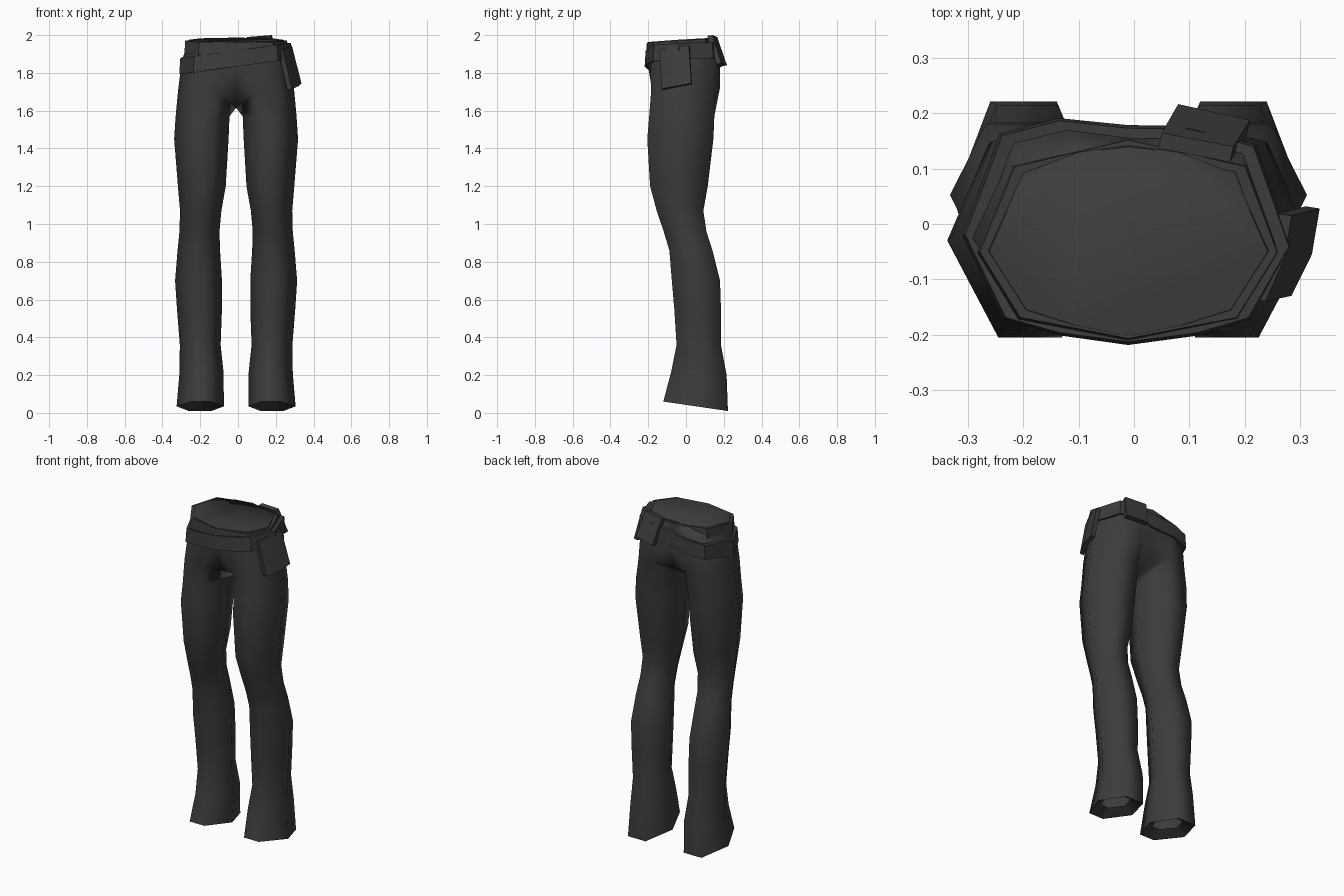
import bpy, bmesh, math
from mathutils import Vector

if "Cube" in bpy.data.objects:
    bpy.data.objects.remove(bpy.data.objects["Cube"])

cloth = bpy.data.materials.new("charcoal cloth")
cloth.diffuse_color = (0.045, 0.045, 0.045, 1)
cloth.use_nodes = True
cloth.node_tree.nodes["Principled BSDF"].inputs["Base Color"].default_value = cloth.diffuse_color
CX = -0.01  # mirror plane of the trousers


def finish(name, bm, angle=50):
    bmesh.ops.recalc_face_normals(bm, faces=bm.faces)
    me = bpy.data.meshes.new(name)
    bm.to_mesh(me)
    bm.free()
    me.materials.append(cloth)
    ob = bpy.data.objects.new(name, me)
    bpy.context.collection.objects.link(ob)
    bpy.ops.object.select_all(action='DESELECT')
    ob.select_set(True)
    bpy.context.view_layer.objects.active = ob
    bpy.ops.object.shade_smooth_by_angle(angle=math.radians(angle))
    return ob


# leg sections: z, inner x, outer x, front y, back y, slope of the ring
LEG = [(1.57, .035, .320, -.195, .150, 0), (1.45, .040, .328, -.205, .145, 0),
       (1.20, .055, .308, -.190, .115, 0), (1.07, .078, .297, -.155, .092, 0),
       (0.96, .088, .300, -.118, .108, 0), (0.86, .085, .310, -.088, .140, 0),
       (0.70, .075, .323, -.075, .180, 0), (0.55, .075, .313, -.062, .185, 0),
       (0.36, .082, .298, -.050, .185, 0), (0.21, .066, .300, -.078, .215, -.02),
       (0.035, .065, .315, -.120, .222, -.05)]
# six corners as fractions of width and depth: front pair, outer, back pair, inner
HEX = [(.28, 0), (.68, 0), (1, .5), (.74, 1), (.26, 1), (0, .5)]


def build_side(bm, s, centre):
    """One leg with its half of the hips; s is the side, centre the shared seam points."""
    def V(x, y, z):
        return bm.verts.new((CX + s * x, y, z))
    fc_top, fc_mid, fc_low, crotch, bc_low, bc_mid, bc_top = centre
    # hips: waist, high hip, low hip, five corners each from front to back
    waist = [V(.10, -.182, 1.965), V(.185, -.155, 1.967), V(.252, -.05, 1.975),
             V(.19, .09, 1.983), V(.09, .128, 1.985)]
    hip = [V(.11, -.190, 1.85), V(.215, -.165, 1.85), V(.288, -.02, 1.86),
           V(.215, .15, 1.86), V(.11, .180, 1.85)]
    top = [V(.10, -.178, 1.70), V(.225, -.185, 1.70), V(.308, -.02, 1.70),
           V(.225, .155, 1.70), V(.11, .180, 1.72)]
    for a, b in ((waist, hip), (hip, top)):
        for i in range(4):
            bm.faces.new((a[i], a[i + 1], b[i + 1], b[i]))
    for i, c in ((0, (fc_top, fc_mid, fc_low)), (4, (bc_top, bc_mid, bc_low))):
        bm.faces.new((c[0], waist[i], hip[i], c[1]))
        bm.faces.new((c[1], hip[i], top[i], c[2]))
        bm.faces.new((c[2], top[i], crotch))
    # leg tube
    ring = top + [crotch]
    for z, xi, xo, yf, yb, tilt in LEG:
        new = [V(xi + (xo - xi) * u, yf + (yb - yf) * v, z + tilt * (v - .5)) for u, v in HEX]
        for i in range(6):
            j = (i + 1) % 6
            bm.faces.new((ring[i], ring[j], new[j], new[i]))
        ring = new
    # folded hem with a small opening
    mid = sum((v.co for v in ring), Vector()) / 6
    fold = [bm.verts.new(mid + (v.co - mid) * .55 + Vector((0, 0, .04))) for v in ring]
    for i in range(6):
        j = (i + 1) % 6
        bm.faces.new((ring[i], ring[j], fold[j], fold[i]))
    return waist


# trousers
bm = bmesh.new()
seam = [(-.203, 1.962), (-.203, 1.85), (-.150, 1.68), (-.01, 1.615),
        (.130, 1.69), (.165, 1.83), (.140, 1.987)]
centre = [bm.verts.new((CX, y, z)) for y, z in seam]
right = build_side(bm, 1, centre)
left = build_side(bm, -1, centre)
bm.faces.new([centre[0]] + right + [centre[-1]] + left[::-1])  # waist cap
finish("trousers", bm, 70)


def band(name, outline, height, width, out):
    """Closed strip around the hips; height gives the lower edge at a point."""
    bm = bmesh.new()
    rows = []
    for x, y in outline:
        d = Vector((x, y + .02, 0)).normalized() * out
        z = height(x, y)
        rows.append([bm.verts.new(p) for p in (
            (x, y, z), (x + d.x, y + d.y, z),
            (x + d.x * .6, y + d.y * .6, z + width), (x * .94, y * .94, z + width))])
    for i, a in enumerate(rows):
        b = rows[(i + 1) % len(rows)]
        for k in range(4):
            bm.faces.new((a[k], b[k], b[(k + 1) % 4], a[(k + 1) % 4]))
    finish(name, bm, 40)


# waistband and slanted belt
band("waistband", [(-.01, -.200), (.18, -.165), (.252, -.05), (.195, .10), (-.01, .145),
                   (-.21, .10), (-.272, -.05), (-.20, -.165)],
     lambda x, y: 1.905 + .06 * y, .068, .012)
band("belt", [(-.01, -.205), (.11, -.190), (.20, -.165), (.272, -.04), (.21, .135), (.10, .165),
              (-.01, .165), (-.13, .180), (-.232, .155), (-.297, -.02), (-.225, -.165),
              (-.13, -.190)],
     lambda x, y: 1.835 + .14 * x + .10 * max(y, 0), .085, .014)


def pouch(name, upper, lower, inward):
    """Hanging flap from an upper and a lower edge, given thickness."""
    bm = bmesh.new()
    shift = Vector(inward)
    grid = [[bm.verts.new(p) for p in edge] for edge in (upper, lower)]
    back = [[bm.verts.new(v.co + shift) for v in row] for row in grid]
    n = len(upper)
    for i in range(n - 1):
        for g in (grid, back):
            bm.faces.new((g[0][i], g[0][i + 1], g[1][i + 1], g[1][i]))
        for r in (0, 1):
            bm.faces.new((grid[r][i], grid[r][i + 1], back[r][i + 1], back[r][i]))
    for i in (0, n - 1):
        bm.faces.new((grid[0][i], grid[1][i], back[1][i], back[0][i]))
    finish(name, bm, 30)


pouch("side_pouch",
      [(.285, .015, 1.945), (.273, -.06, 1.94), (.238, -.14, 1.92)],
      [(.336, .028, 1.745), (.322, -.055, 1.73), (.285, -.13, 1.715)], (-.025, .004, -.005))
pouch("back_pouch",
      [(.05, .165, 1.99), (.18, .140, 2.0)],
      [(.08, .217, 1.84), (.21, .188, 1.85)], (-.006, -.028, -.004))
